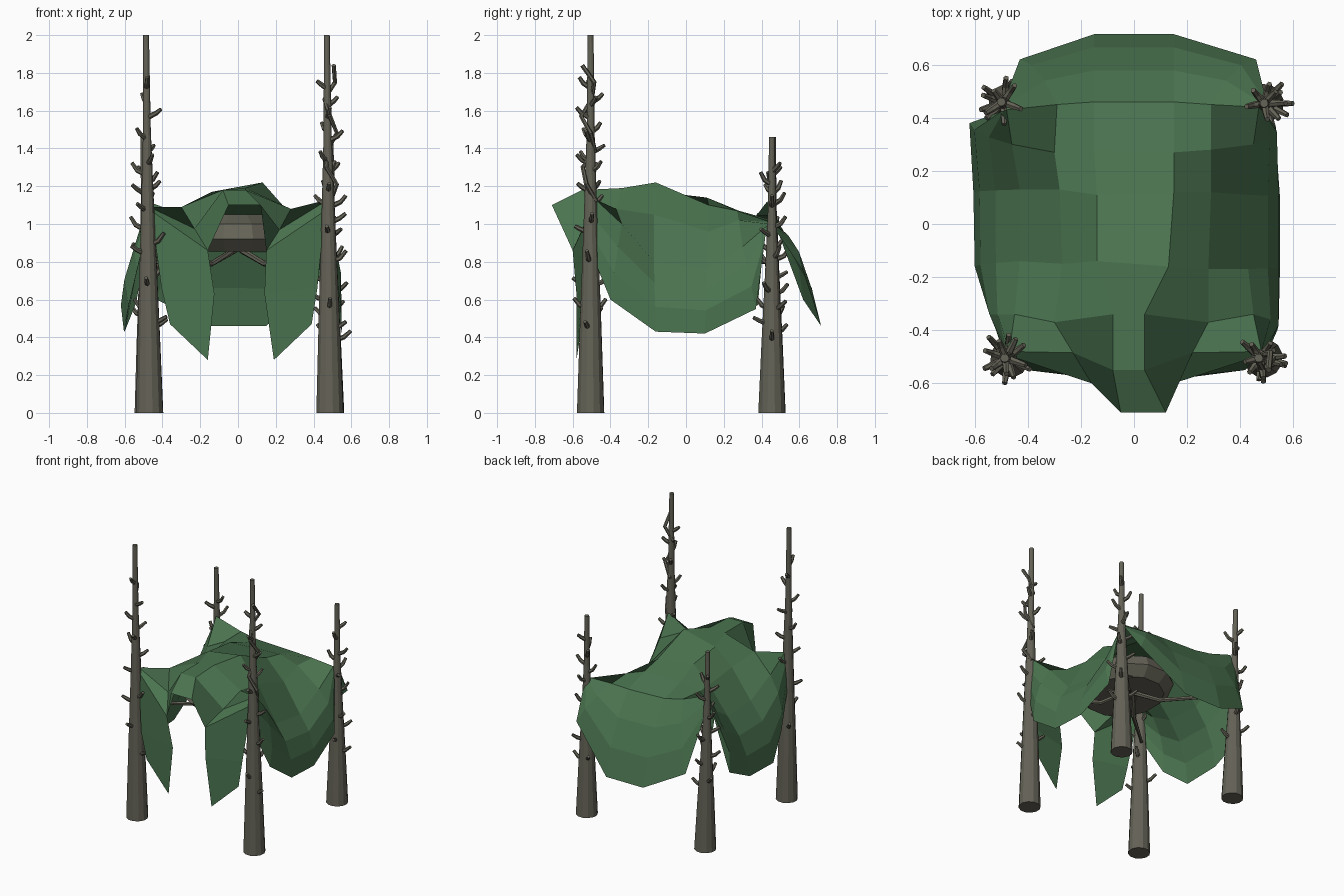
import bpy, bmesh, math, random
from mathutils import Vector

if "Cube" in bpy.data.objects:
    bpy.data.objects.remove(bpy.data.objects["Cube"])

random.seed(4)


def material(name, color):
    m = bpy.data.materials.new(name)
    m.diffuse_color = (*color, 1)
    m.use_nodes = True
    m.node_tree.nodes["Principled BSDF"].inputs["Base Color"].default_value = m.diffuse_color
    return m


BARK = material("bark", (0.13, 0.125, 0.095))
CLOTH = material("cloth", (0.07, 0.175, 0.08))


def finish(name, bm, mat):
    bmesh.ops.recalc_face_normals(bm, faces=bm.faces)
    mesh = bpy.data.meshes.new(name)
    bm.to_mesh(mesh)
    bm.free()
    mesh.materials.append(mat)
    obj = bpy.data.objects.new(name, mesh)
    bpy.context.collection.objects.link(obj)
    return obj


def tube(bm, path, radii, sides):
    """Capped tube through the points of a path."""
    path = [Vector(p) for p in path]
    rings = []
    for i, p in enumerate(path):
        d = (path[min(i + 1, len(path) - 1)] - path[max(i - 1, 0)]).normalized()
        u = d.cross(Vector((0.31, 0.95, 0.05))).normalized()
        v = d.cross(u)
        rings.append([bm.verts.new(p + radii[i] * (u * math.cos(a) + v * math.sin(a)))
                      for a in (2 * math.pi * k / sides for k in range(sides))])
    for a, b in zip(rings, rings[1:]):
        for k in range(sides):
            n = (k + 1) % sides
            bm.faces.new((a[k], a[n], b[n], b[k]))
    bm.faces.new(rings[0])
    bm.faces.new(rings[-1])


# Tree trunks with short bent twigs
def tree(name, base, top, height, twigs, low):
    def axis(z):
        t = z / height
        return Vector((base[0] + (top[0] - base[0]) * t, base[1] + (top[1] - base[1]) * t, z))
    bm = bmesh.new()
    levels = [0, 0.25, 0.5, 0.75, 1]
    radii = [0.074, 0.057, 0.038, 0.021, 0.016]
    tube(bm, [axis(height * t) for t in levels], radii, 12)
    for i in range(twigs):
        z = low + (height * 0.89 - low) * (i + random.random() * 0.8) / twigs
        ang = i * 2.4 + random.uniform(-0.4, 0.4)
        out = Vector((math.cos(ang), math.sin(ang), 0))
        n = 0.115 - 0.06 * z / height + random.uniform(-0.01, 0.012)
        p = axis(z)
        tube(bm, [p, p + out * n * 0.65 + Vector((0, 0, 0.025)),
                  p + out * n + Vector((0, 0, random.uniform(0.04, 0.07)))],
             [0.015, 0.013, 0.01], 6)
    return finish(name, bm, BARK)


tree("front_left_tree", (-0.468, -0.505), (-0.487, -0.505), 2.0, 16, 0.45)
tree("front_right_tree", (0.487, -0.505), (0.47, -0.505), 2.0, 18, 0.38)
tree("back_left_tree", (-0.475, 0.455), (-0.5, 0.46), 1.46, 15, 0.4)
tree("back_right_tree", (0.49, 0.455), (0.49, 0.455), 1.46, 17, 0.35)

# Climbing vine on the front right trunk
bm = bmesh.new()
vine = [(0.49 + 0.035 * math.sin(i * 1.9), -0.515 + 0.04 * math.cos(i * 1.9), 1.12 + 0.09 * i)
        for i in range(9)]
tube(bm, vine, [0.012] * 9, 6)
finish("climbing_vine", bm, BARK)

# Draped canopy: central sheet, six points per row from left to right
ROWS = [
    [(-.46, -.5, 1.07), (-.16, -.6, .86), (-.05, -.71, 1.1), (.12, -.71, 1.1), (.15, -.6, .86), (.46, -.5, 1.07)],
    [(-.47, -.48, 1.09), (-.23, -.485, .975), (-.08, -.55, 1.18), (.04, -.55, 1.18), (.22, -.485, .97), (.48, -.48, 1.13)],
    [(-.45, -.34, .97), (-.3, -.37, 1.09), (-.08, -.34, 1.18), (.04, -.34, 1.19), (.28, -.37, 1.08), (.45, -.34, 1.0)],
    [(-.43, -.14, .85), (-.27, -.15, 1.05), (-.14, -.14, 1.17), (.13, -.16, 1.22), (.28, -.17, 1.05), (.43, -.17, .8)],
    [(-.43, .13, .84), (-.28, .13, 1.03), (-.14, .11, 1.14), (.15, .12, 1.1), (.29, .12, .96), (.43, .11, .76)],
    [(-.46, .3, .95), (-.3, .27, 1.04), (-.15, .28, 1.07), (.15, .27, 1.07), (.29, .28, 1.02), (.45, .3, .88)],
    [(-.48, .43, 1.12), (-.29, .45, 1.05), (-.15, .46, 1.02), (.15, .46, 1.01), (.29, .45, 1.01), (.47, .44, 1.0)],
]
LEFT_HEM = [(-.49, -.49, .85), (-.54, -.34, .58), (-.6, -.16, .43), (-.605, .12, .44), (-.62, .38, .57), (-.51, .42, 1.0)]
RIGHT_HEM = [(.5, -.49, .82), (.54, -.4, .6), (.55, -.16, .43), (.55, .1, .42), (.53, .37, .55), (.5, .41, .9)]
BACK_HEM = [(-.48, .49, .95), (-.43, .62, .6), (-.15, .715, .46), (.15, .715, .46), (.46, .62, .75), (.49, .5, .93)]

bm = bmesh.new()


def strip(a, b):
    for i in range(len(a) - 1):
        bm.faces.new((a[i], a[i + 1], b[i + 1], b[i]))


def flap(edge, hem, out, bulge):
    """Hanging flap from an edge to a hem with a rounded belly."""
    prev = edge
    for t in (0.33, 0.67, 1):
        belly = Vector(out) * bulge * math.sin(math.pi * t)
        row = [bm.verts.new(e.co.lerp(Vector(h), t) + belly * (0 < i < len(hem) - 1))
               for i, (e, h) in enumerate(zip(edge, hem))]
        strip(prev, row)
        prev = row


grid = [[bm.verts.new(p) for p in row] for row in ROWS]
for a, b in zip(grid, grid[1:]):
    strip(a, b)
flap([r[0] for r in grid[1:]], LEFT_HEM, (-1, 0, 0.3), 0.04)
flap([r[5] for r in grid[1:]], RIGHT_HEM, (1, 0, 0.3), 0.04)
flap(grid[6], BACK_HEM, (0, 1, 0.5), 0.04)

# Two pointed front flaps
for s, col in ((-1, (0, 1)), (1, (5, 4))):
    prev = [grid[0][c] for c in col]
    for outer, inner, zo, zi in ((0.405, 0.125, 0.66, 0.63), (0.375, 0.175, 0.47, 0.28)):
        dx = 0.015 if zi < 0.5 else 0.015 * (s > 0)
        row = [bm.verts.new((s * outer + dx, -0.55, zo)), bm.verts.new((s * inner + dx, -0.58, zi))]
        strip(prev, row)
        prev = row
finish("canopy", bm, CLOTH)

# Round faceted body hanging under the canopy
bm = bmesh.new()
rings = []
for r, z in ((0.25, 0.855), (0.31, 0.92), (0.28, 1.0), (0.18, 1.05)):
    rings.append([bm.verts.new((r * math.cos(a), -0.1 + 1.15 * r * math.sin(a), z))
                  for a in (math.pi * (2 * k + 1) / 12 for k in range(12))])
for a, b in zip(rings, rings[1:]):
    strip(a + a[:1], b + b[:1])
bm.faces.new(rings[0])
bm.faces.new(rings[-1])
finish("hanging_body", bm, BARK)

# Thin limbs tying the body to the trees
bm = bmesh.new()
for sx in (-1, 1):
    for ty, tz in ((-0.48, 0.84), (0.44, 0.8)):
        tube(bm, [(sx * 0.02, -0.03, 0.86), (sx * 0.14, -0.03 + ty * 0.3, 0.79),
                  (sx * 0.47, ty, tz)], [0.017, 0.015, 0.011], 6)
finish("support_limbs", bm, BARK)
